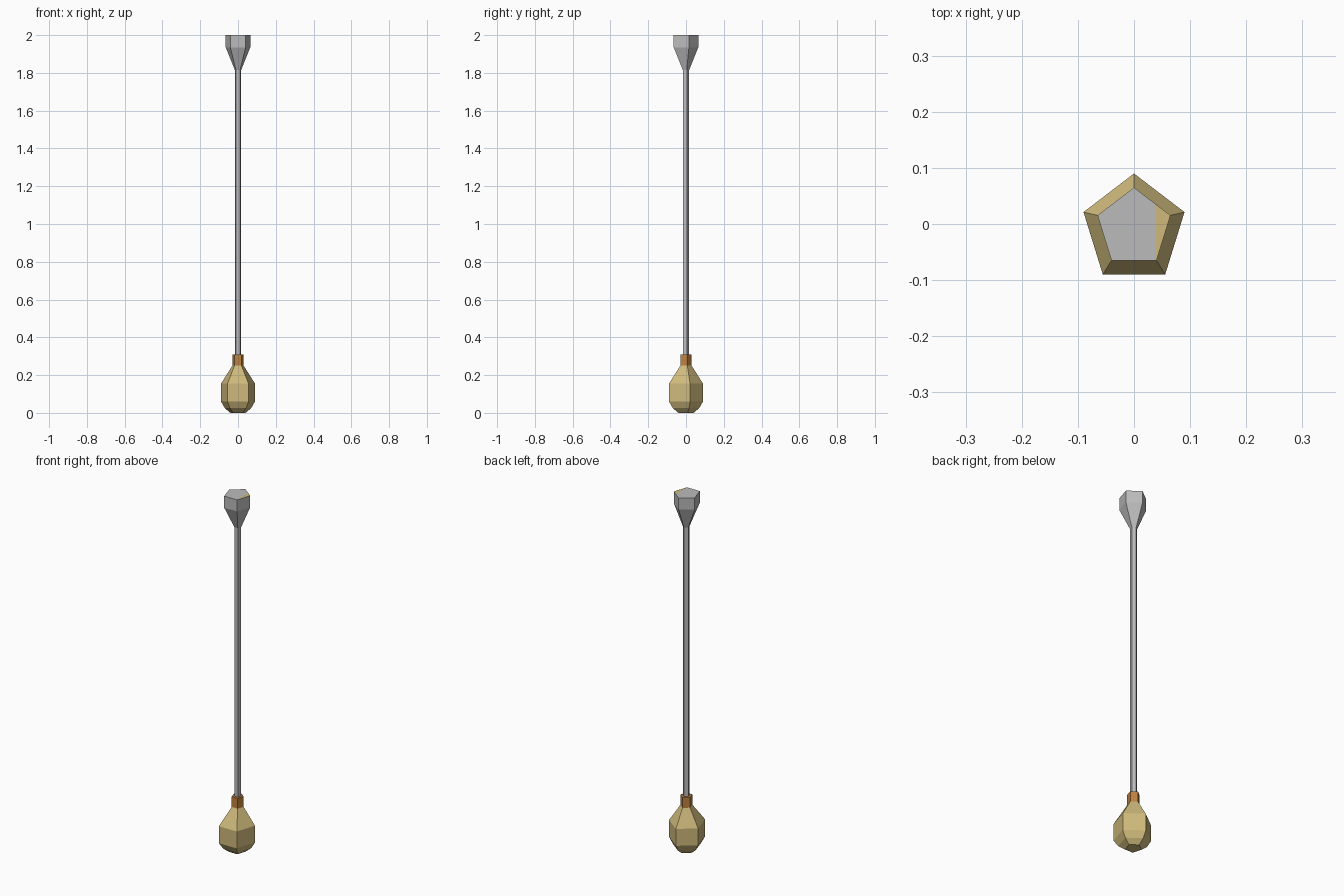
import bpy, bmesh

if "Cube" in bpy.data.objects:
    bpy.data.objects.remove(bpy.data.objects["Cube"])

def material(name, rgb):
    m = bpy.data.materials.new(name)
    m.diffuse_color = (*rgb, 1)
    m.use_nodes = True
    m.node_tree.nodes["Principled BSDF"].inputs["Base Color"].default_value = m.diffuse_color
    return m

GREY = material("grey metal", (0.50, 0.50, 0.50))
GOLD = material("warm glass", (0.62, 0.49, 0.20))
COPPER = material("copper", (0.52, 0.22, 0.05))

# Five-sided section, centred on its bounding box, half-width 1
PENTAGON = [(0, 1), (-1, 0.236), (-0.618, -1), (0.618, -1), (1, 0.236)]

def lathe(name, profile, mats, split_x=None, rule=None):
    """Stack pentagon rings from (half-width, height) pairs and cap both ends."""
    bm = bmesh.new()
    rings = [[bm.verts.new((r * x, r * y, z)) for x, y in PENTAGON] for r, z in profile]
    for a, b in zip(rings, rings[1:]):
        for i in range(5):
            j = (i + 1) % 5
            bm.faces.new((a[i], a[j], b[j], b[i]))
    bm.faces.new(rings[0][::-1])
    bm.faces.new(rings[-1])
    bm.normal_update()
    if split_x is not None:
        top = [f for f in bm.faces if f.normal.z > 0.9]
        geom = top + list({e for f in top for e in f.edges}) + list({v for f in top for v in f.verts})
        bmesh.ops.bisect_plane(bm, geom=geom, plane_co=(split_x, 0, 0), plane_no=(1, 0, 0))
    bmesh.ops.recalc_face_normals(bm, faces=bm.faces)
    if rule:
        for f in bm.faces:
            f.material_index = rule(f)
    mesh = bpy.data.meshes.new(name)
    bm.to_mesh(mesh)
    bm.free()
    for m in mats:
        mesh.materials.append(m)
    ob = bpy.data.objects.new(name, mesh)
    bpy.context.collection.objects.link(ob)
    return ob

# Lamp bulb
lathe("bulb", [(0.04, 0), (0.07, 0.025), (0.09, 0.06), (0.09, 0.155), (0.03, 0.25)], [GOLD])
# Bulb socket
lathe("socket", [(0.03, 0.25), (0.03, 0.308)], [COPPER])
# Hanging rod
lathe("rod", [(0.017, 0.30), (0.017, 1.82)], [GREY])
# Ceiling mount, with a gold strip on its top
lathe("ceiling_mount", [(0.017, 1.815), (0.065, 1.935), (0.065, 2.0)], [GREY, GOLD],
      split_x=0.038,
      rule=lambda f: int(f.normal.z > 0.9 and f.calc_center_median().x > 0.038))
